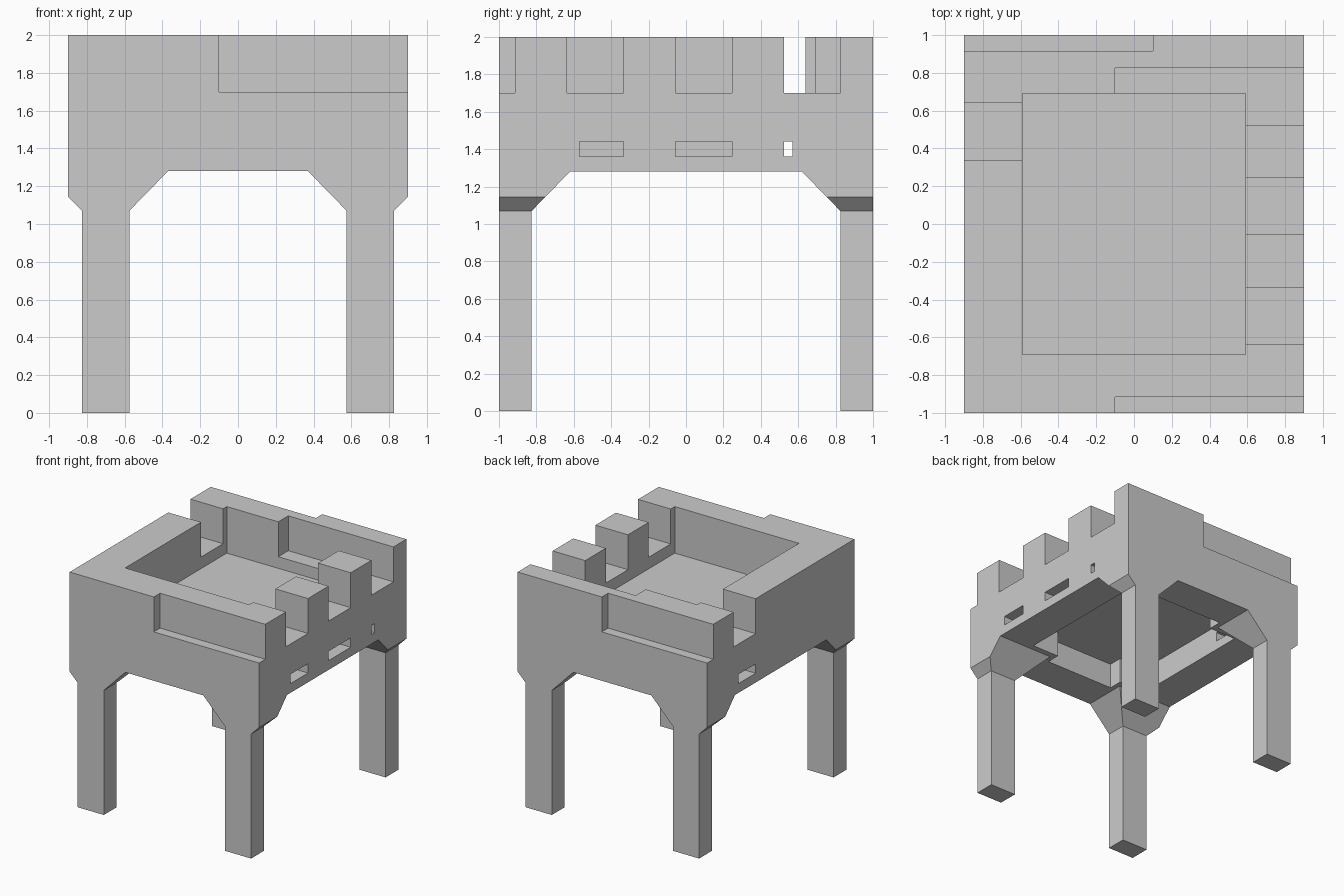
import bpy, bmesh

if "Cube" in bpy.data.objects:
    bpy.data.objects.remove(bpy.data.objects["Cube"])


def prism(name, profile, axis, lo, hi):
    """Extrude a 2D profile along 'x' (profile = y,z) or 'y' (profile = x,z)."""
    bm = bmesh.new()
    place = (lambda a, b: (lo, a, b)) if axis == 'x' else (lambda a, b: (a, lo, b))
    face = bm.faces.new([bm.verts.new(place(a, b)) for a, b in profile])
    ext = bmesh.ops.extrude_face_region(bm, geom=[face])
    verts = [g for g in ext['geom'] if isinstance(g, bmesh.types.BMVert)]
    d = hi - lo
    bmesh.ops.translate(bm, verts=verts, vec=(d, 0, 0) if axis == 'x' else (0, d, 0))
    bmesh.ops.recalc_face_normals(bm, faces=bm.faces)
    me = bpy.data.meshes.new(name)
    bm.to_mesh(me)
    bm.free()
    ob = bpy.data.objects.new(name, me)
    bpy.context.collection.objects.link(ob)
    return ob


def cut(target, cutter):
    mod = target.modifiers.new("cut", 'BOOLEAN')
    mod.operation, mod.solver, mod.object = 'DIFFERENCE', 'EXACT', cutter
    bpy.context.view_layer.objects.active = target
    bpy.ops.object.modifier_apply(modifier=mod.name)
    bpy.data.objects.remove(cutter)


def cut_box(target, x0, x1, y0, y1, z0, z1):
    cut(target, prism("cutter", [(y0, z0), (y1, z0), (y1, z1), (y0, z1)], 'x', x0, x1))


# Body and legs: front silhouette, mirrored and extruded through the depth
half = [(0.37, 1.28), (0.575, 1.07), (0.575, 0), (0.825, 0),
        (0.825, 1.07), (0.9, 1.145), (0.9, 2)]
body = prism("battlement_platform", half + [(-x, z) for x, z in reversed(half)], 'y', -1, 1)

# Side arch between front and back legs
arch = [(0.62, 1.28), (0.825, 1.07), (0.825, -0.2)]
cut(body, prism("cutter", arch + [(-y, z) for y, z in reversed(arch)], 'x', -1.2, 1.2))

# Roof basin, and the cross-shaped hollow below its floor (leaves corner posts)
cut_box(body, -0.59, 0.59, -0.69, 0.69, 1.6, 2.2)
cut_box(body, -0.59, 0.59, -0.57, 0.57, 1.2, 1.5)
cut_box(body, -0.33, 0.33, -0.69, 0.69, 1.2, 1.5)

# Parapet recesses: front outside, back outside, back inside
cut_box(body, -0.1, 1.2, -1.2, -0.915, 1.7, 2.2)
cut_box(body, -1.2, 0.1, 0.915, 1.2, 1.7, 2.2)
cut_box(body, -0.1, 1.2, 0.6, 0.825, 1.7, 2.2)

# Battlement gaps with narrow slots below, right side then left side
for y0, y1 in [(-0.635, -0.335), (-0.055, 0.245), (0.525, 0.825)]:
    cut_box(body, 0.5, 1.2, y0, y1, 1.7, 2.2)
    cut_box(body, 0.5, 1.2, max(y0, -0.57), min(y1, 0.57), 1.36, 1.44)
cut_box(body, -1.2, -0.5, 0.34, 0.64, 1.7, 2.2)
cut_box(body, -1.2, -0.5, 0.34, 0.57, 1.36, 1.44)
